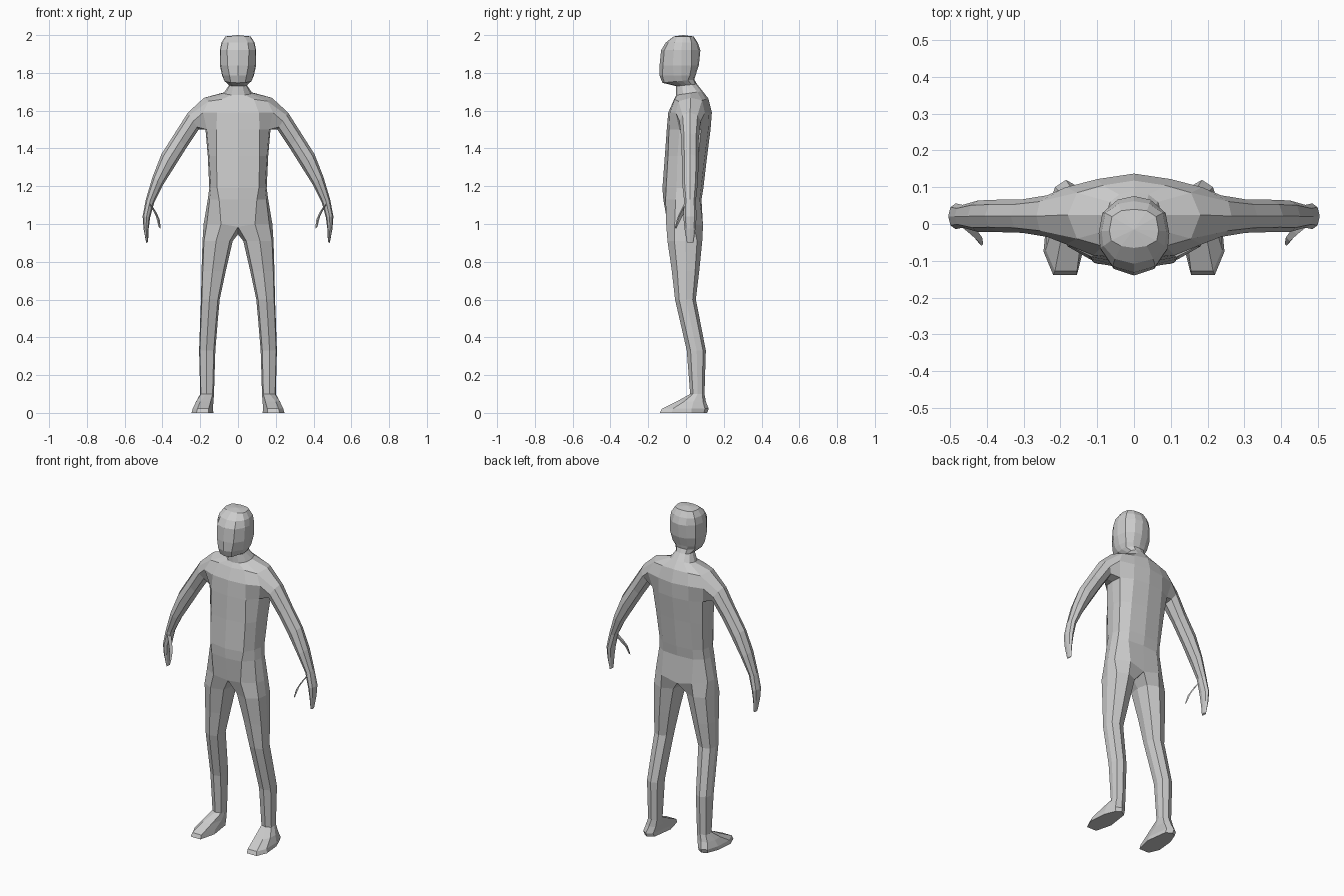
import bpy, bmesh
from mathutils import Vector

skin = bpy.data.materials.new("plain grey")
skin.diffuse_color = (0.6, 0.6, 0.6, 1)
bm = bmesh.new()


def ring(points):
    return [bm.verts.new(p) for p in points]


def level(z, pts, tilt=0.0):
    """Half outline from front centre round the side to back centre."""
    return ring([(x, y, z + tilt * y) for x, y in pts])


def bridge(a, b, closed=True, skip=()):
    n = len(a)
    for i in range(n if closed else n - 1):
        if i not in skip:
            j = (i + 1) % n
            bm.faces.new((a[i], a[j], b[j], b[i]))


def loft(rings, closed=True):
    for a, b in zip(rings, rings[1:]):
        bridge(a, b, closed)


# Torso, from pelvis to collar
pelvis = ring([(0, -.095, .985), (.09, -.105, 1.0), (.165, -.06, 1.0), (.182, -.01, 1.0),
               (.172, .04, 1.0), (.10, .09, .99), (0, .085, .965)])
torso = [
    pelvis,
    level(1.13, [(0, -.12), (.10, -.108), (.15, -.055), (.16, -.005), (.15, .04), (.10, .073), (0, .082)]),
    level(1.19, [(0, -.125), (.11, -.105), (.143, -.05), (.152, 0), (.145, .045), (.10, .08), (0, .092)]),
    level(1.36, [(0, -.112), (.115, -.095), (.153, -.045), (.16, .015), (.155, .065), (.10, .10), (0, .112)]),
    level(1.50, [(0, -.102), (.115, -.09), (.165, -.035), (.172, .02), (.168, .08), (.10, .118), (0, .13)]),
    level(1.59, [(0, -.094), (.11, -.085), (.185, -.055), (.20, .02), (.185, .10), (.10, .122), (0, .137)]),
    ring([(0, -.065, 1.655), (.085, -.06, 1.66), (.155, -.04, 1.65), (.18, .025, 1.668),
          (.155, .085, 1.655), (.085, .105, 1.66), (0, .118, 1.665)]),
]
for k, (a, b) in enumerate(zip(torso, torso[1:])):
    bridge(a, b, False, skip=(2, 3) if k in (4, 5) else ())   # shoulder openings

# Neck and head
loft([
    torso[-1],
    level(1.69, [(0, -.052), (.035, -.045), (.065, -.015), (.075, .025), (.065, .06), (.04, .08), (0, .088)], .15),
    level(1.735, [(0, -.052), (.025, -.045), (.045, -.02), (.047, .005), (.045, .03), (.03, .05), (0, .058)], .1),
    level(1.76, [(0, -.125), (.038, -.115), (.07, -.05), (.072, -.02), (.065, .01), (.035, .04), (0, .044)], .1),
    level(1.785, [(0, -.14), (.045, -.125), (.08, -.065), (.084, -.025), (.075, .02), (.04, .043), (0, .05)]),
    level(1.84, [(0, -.14), (.055, -.122), (.09, -.07), (.096, -.025), (.085, .03), (.045, .06), (0, .068)]),
    level(1.92, [(0, -.132), (.058, -.115), (.092, -.065), (.096, -.025), (.086, .03), (.045, .066), (0, .076)]),
    level(1.96, [(0, -.108), (.052, -.095), (.083, -.06), (.088, -.02), (.078, .03), (.042, .055), (0, .062)]),
    (crown := level(1.993, [(0, -.065), (.035, -.06), (.062, -.045), (.067, -.018), (.06, .02), (.035, .036), (0, .04)])),
], False)
top = bm.verts.new((0, -.015, 2.0))
for a, b in zip(crown, crown[1:]):
    bm.faces.new((a, b, top))

# Arm and hand, grown out of the shoulder opening
low, mid, high = torso[4], torso[5], torso[6]
socket = [low[2], low[3], low[4], mid[4], high[4], high[3], high[2], mid[2]]
OCT = [(.15, -.7), (0, 0), (.15, .7), (.5, 1), (.85, .7), (1, 0), (.85, -.7), (.5, -1)]


def limb_ring(outer, inner, y0, y1):
    o, i = Vector(outer), Vector(inner)
    pts = []
    for u, v in OCT:
        p = i.lerp(o, u)
        pts.append((p.x, (y0 + y1) / 2 + v * (y1 - y0) / 2, p.y))
    return ring(pts)


arm = [socket] + [limb_ring(*r) for r in [
    ((.265, 1.59), (.208, 1.50), -.035, .078),
    ((.335, 1.48), (.272, 1.405), -.024, .067),
    ((.405, 1.37), (.338, 1.30), -.022, .066),
    ((.452, 1.25), (.395, 1.21), -.022, .064),
    ((.488, 1.13), (.443, 1.115), -.01, .052),
    ((.505, 1.04), (.465, 1.035), -.014, .056),
    ((.500, .975), (.473, .975), -.008, .05),
    ((.486, .90), (.476, .905), .005, .04)]]
loft(arm)
bm.faces.new(arm[-1])

# Thumb
thumb = [ring([(x - w, y, z - w), (x, y - w, z), (x + w, y, z + w), (x, y + w, z)]) for x, y, z, w in [
    (.465, .005, 1.105, .016), (.443, -.015, 1.07, .014), (.424, -.036, 1.03, .011), (.415, -.054, .98, .005)]]
loft(thumb)
bm.faces.new(thumb[0])
bm.faces.new(thumb[-1])

# Leg, grown out of the pelvis
crotch = bm.verts.new((0, 0, .945))
SHAPE = [(.1, .13), (.55, 0), (.95, .2), (1, .52), (.9, .85), (.5, 1), (.1, .85), (0, .5)]
leg = [pelvis + [crotch]]
for z, xi, xo, yf, yb in [(.91, .028, .188, -.098, .086), (.75, .065, .193, -.075, .07),
                          (.60, .097, .196, -.058, .052), (.50, .106, .20, -.035, .072),
                          (.33, .12, .206, .004, .105), (.10, .127, .20, .022, .098)]:
    leg.append(ring([(xi + u * (xo - xi), yf + v * (yb - yf), z) for u, v in SHAPE]))

# Foot
leg.append(level(.06, [(.145, -.05), (.20, -.05), (.222, -.01), (.222, .04), (.205, .09), (.175, .105), (.14, .09), (.13, .03)]))
leg.append(level(.022, [(.155, -.128), (.215, -.128), (.24, -.07), (.236, .03), (.215, .10), (.185, .12), (.15, .10), (.133, -.03)]))
leg.append(level(0, [(.155, -.138), (.22, -.138), (.246, -.075), (.236, .03), (.21, .095), (.182, .112), (.148, .09), (.13, -.04)]))
loft(leg)
bm.faces.new(leg[-1])

# Mirror the half figure into a whole one
bmesh.ops.mirror(bm, geom=bm.verts[:] + bm.edges[:] + bm.faces[:], axis='X', merge_dist=.0005)
bmesh.ops.recalc_face_normals(bm, faces=bm.faces[:])
mesh = bpy.data.meshes.new("body")
bm.to_mesh(mesh)
bm.free()
mesh.materials.append(skin)
body = bpy.data.objects.new("body", mesh)
bpy.context.collection.objects.link(body)
